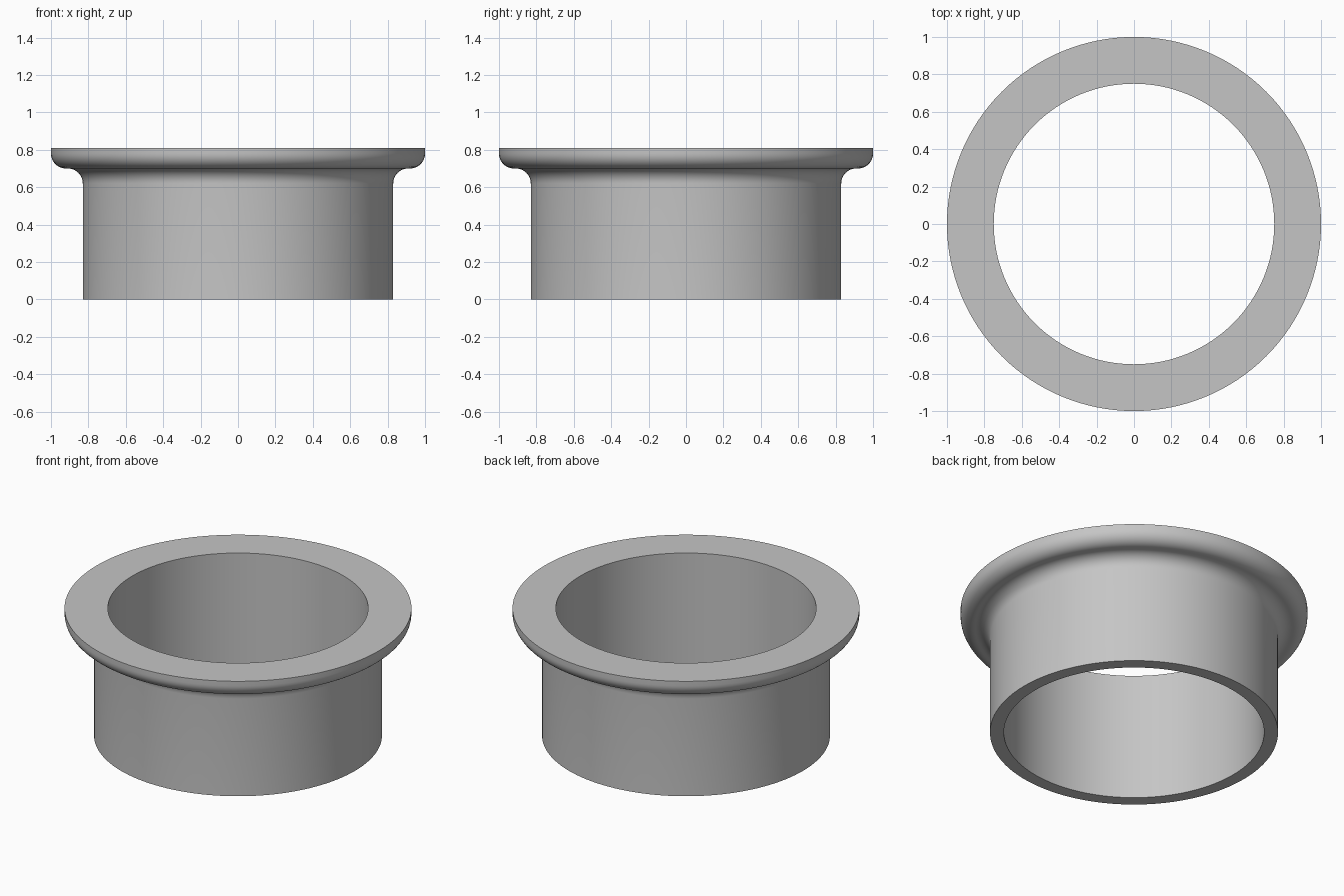
import bpy
import bmesh
from math import cos, sin, pi, radians
from mathutils import Vector

if "Cube" in bpy.data.objects:
    bpy.data.objects.remove(bpy.data.objects["Cube"], do_unlink=True)

INNER, OUTER, RIM = 0.75, 0.83, 1.0      # radii
HEIGHT, LIP = 0.81, 0.70                 # top of flange, underside of flange
ROUND, SEGMENTS = 0.08, 128

grey = bpy.data.materials.new("plain_grey")
grey.use_nodes = True
grey.diffuse_color = (0.56, 0.56, 0.56, 1)
grey.node_tree.nodes["Principled BSDF"].inputs["Base Color"].default_value = grey.diffuse_color


def arc(cx, cz, start, end, steps=10):
    """Quarter-round points of the profile, as (radius, height)."""
    angles = [radians(start + (end - start) * i / steps) for i in range(steps + 1)]
    return [(cx + ROUND * cos(a), cz + ROUND * sin(a)) for a in angles]


# Cross-section: sleeve wall, fillet under the flange, rounded flange edge
profile = [(INNER, 0), (OUTER, 0)]
profile += arc(OUTER + ROUND, LIP - ROUND, 180, 90)
profile += arc(RIM - ROUND, LIP + ROUND, -90, 0)
profile += [(RIM, HEIGHT), (INNER, HEIGHT)]

# Revolve the closed section into one flanged sleeve
bm = bmesh.new()
rings = []
for r, z in profile:
    rings.append([bm.verts.new(Vector((r * cos(t), r * sin(t), z)))
                  for t in (2 * pi * i / SEGMENTS for i in range(SEGMENTS))])
for a, b in zip(rings, rings[1:] + rings[:1]):
    for i in range(SEGMENTS):
        j = (i + 1) % SEGMENTS
        bm.faces.new((a[i], a[j], b[j], b[i]))
bmesh.ops.recalc_face_normals(bm, faces=bm.faces)
mesh = bpy.data.meshes.new("flanged_sleeve")
bm.to_mesh(mesh)
bm.free()
mesh.materials.append(grey)

sleeve = bpy.data.objects.new("flanged_sleeve", mesh)
bpy.context.collection.objects.link(sleeve)
bpy.ops.object.select_all(action="DESELECT")
sleeve.select_set(True)
bpy.context.view_layer.objects.active = sleeve
bpy.ops.object.shade_smooth_by_angle(angle=radians(30))
